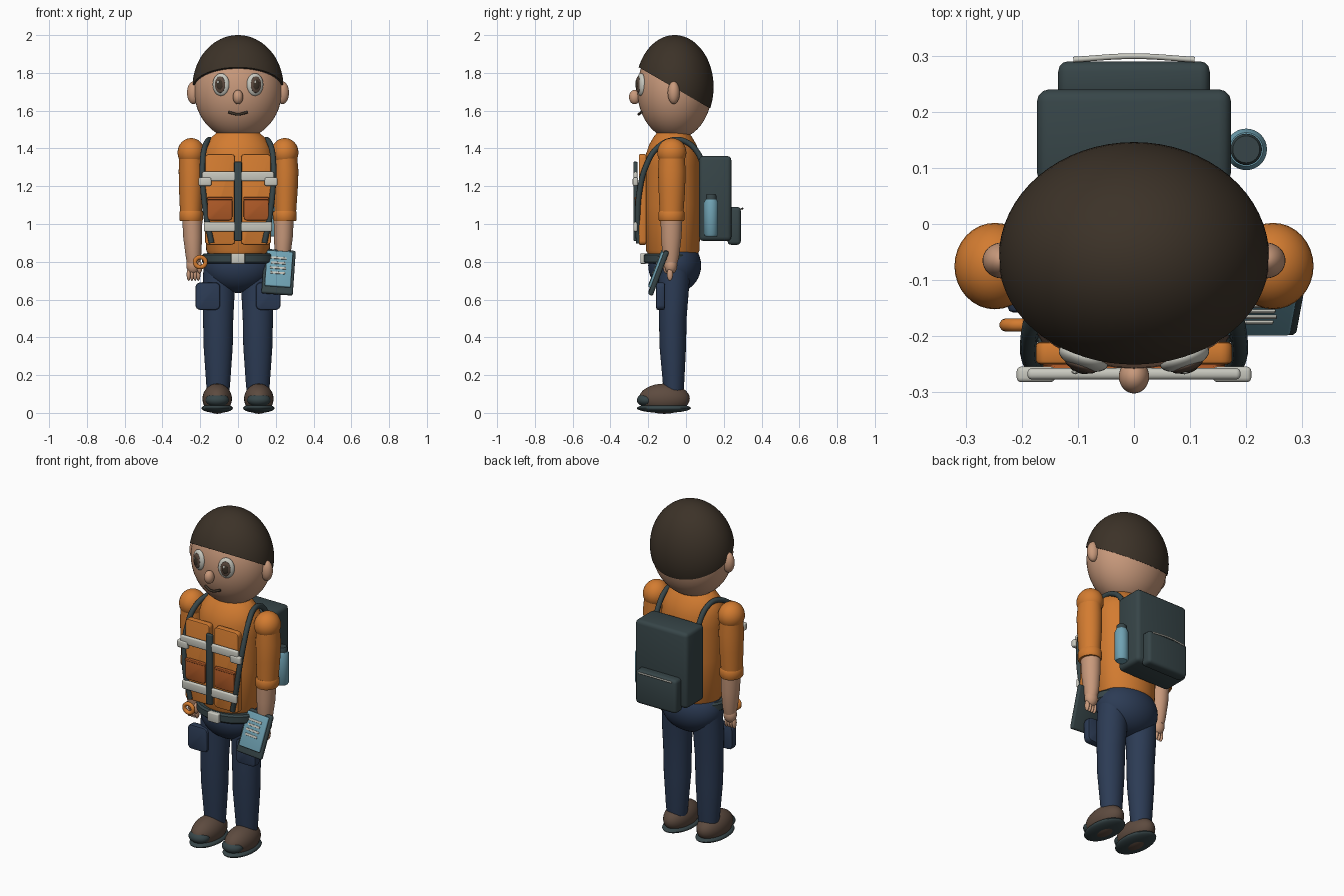
import bpy, bmesh, math
from mathutils import Matrix, Vector, Euler

cube = bpy.data.objects.get("Cube")
if cube:
    bpy.data.objects.remove(cube, do_unlink=True)


def material(name, rgb):
    m = bpy.data.materials.new(name)
    m.use_nodes = True
    m.diffuse_color = (*rgb, 1)
    m.node_tree.nodes["Principled BSDF"].inputs["Base Color"].default_value = (*rgb, 1)
    return m


ORANGE = material("orange fabric", (.65, .2, .03))
RUST = material("rust pocket", (.42, .1, .02))
SKIN = material("skin", (.58, .32, .2))
HAIR = material("dark brown hair", (.045, .032, .021))
NAVY = material("navy trousers", (.025, .044, .09))
DARK = material("charcoal gear", (.038, .06, .065))
GREY = material("light grey trim", (.58, .58, .52))
BLUE = material("light blue", (.16, .36, .45))
BROWN = material("shoe brown", (.11, .07, .05))


def finish(name, bm, mat, loc=(0, 0, 0), rot=(0, 0, 0)):
    bmesh.ops.recalc_face_normals(bm, faces=bm.faces)
    mesh = bpy.data.meshes.new(name)
    bm.to_mesh(mesh)
    bm.free()
    mesh.materials.append(mat)
    ob = bpy.data.objects.new(name, mesh)
    ob.location, ob.rotation_euler = loc, rot
    bpy.context.collection.objects.link(ob)
    return ob


def ball(name, loc, radii, mat, rot=(0, 0, 0), seg=32):
    bm = bmesh.new()
    bmesh.ops.create_uvsphere(bm, u_segments=seg, v_segments=seg // 2, radius=1,
                              matrix=Matrix.Diagonal((*radii, 1)))
    return finish(name, bm, mat, loc, rot)


def box(name, loc, size, mat, bevel=.01, rot=(0, 0, 0)):
    bm = bmesh.new()
    bmesh.ops.create_cube(bm, size=1, matrix=Matrix.Diagonal((*size, 1)))
    bmesh.ops.bevel(bm, geom=bm.edges[:], offset=bevel, segments=3,
                    profile=.5, affect='EDGES')
    return finish(name, bm, mat, loc, rot)


def plate(name, loc, size, corner, mat):
    """Flat panel facing front, with large rounded corners."""
    bm = bmesh.new()
    bmesh.ops.create_cube(bm, size=1, matrix=Matrix.Diagonal((*size, 1)))
    edges = [e for e in bm.edges if abs(e.verts[0].co.y - e.verts[1].co.y) > size[1] / 2]
    bmesh.ops.bevel(bm, geom=edges, offset=corner, segments=4, profile=.5, affect='EDGES')
    rim = [e for e in bm.edges if abs(e.verts[0].co.y - e.verts[1].co.y) < 1e-5]
    bmesh.ops.bevel(bm, geom=rim, offset=size[1] * .2, segments=2, profile=.5, affect='EDGES')
    return finish(name, bm, mat, loc)


def loft(name, rings, mat, x=0, n=32):
    """Skin through horizontal ellipses given as (z, centre x, centre y, rx, ry)."""
    bm = bmesh.new()
    loops = [[bm.verts.new((x + cx + rx * math.cos(a), cy + ry * math.sin(a), z))
              for a in (2 * math.pi * i / n for i in range(n))]
             for z, cx, cy, rx, ry in rings]
    for a, b in zip(loops, loops[1:]):
        for i in range(n):
            bm.faces.new((a[i], a[(i + 1) % n], b[(i + 1) % n], b[i]))
    bm.faces.new(loops[0])
    bm.faces.new(loops[-1])
    return finish(name, bm, mat)


def tube(name, points, radius, mat, cyclic=False):
    c = bpy.data.curves.new(name, 'CURVE')
    c.dimensions = '3D'
    c.bevel_depth, c.bevel_resolution, c.resolution_u = radius, 3, 8
    c.use_fill_caps = True
    s = c.splines.new('BEZIER')
    s.bezier_points.add(len(points) - 1)
    for p, co in zip(s.bezier_points, points):
        p.co = co
        p.handle_left_type = p.handle_right_type = 'AUTO'
    s.use_cyclic_u = cyclic
    c.materials.append(mat)
    ob = bpy.data.objects.new(name, c)
    bpy.context.collection.objects.link(ob)
    return ob


# Head, hair cap cut by a sloping plane, and face
ball("head", (0, -.06, 1.71), (.233, .198, .262), SKIN, seg=48)
bm = bmesh.new()
bmesh.ops.create_uvsphere(bm, u_segments=64, v_segments=40, radius=1,
                          matrix=Matrix.Diagonal((.241, .206, .275, 1)))
bmesh.ops.bisect_plane(bm, geom=bm.verts[:] + bm.edges[:] + bm.faces[:],
                       plane_co=(0, 0, -.005), plane_no=(0, .577, 1), clear_inner=True)
rim = [e for e in bm.edges if e.is_boundary]
bmesh.ops.contextual_create(bm, geom=rim)
finish("hair", bm, HAIR, (0, -.06, 1.725))
ball("nose", (0, -.272, 1.672), (.027, .03, .038), SKIN)
tube("mouth", [(-.05, -.236, 1.592), (0, -.25, 1.581), (.05, -.236, 1.592)], .007, HAIR)

# Torso, pelvis and belt
loft("torso", [(.83, 0, -.07, .15, .125), (.86, 0, -.07, .168, .142), (1.1, 0, -.07, .178, .146),
               (1.3, 0, -.07, .185, .146), (1.37, 0, -.07, .185, .142), (1.42, 0, -.07, .17, .125),
               (1.46, 0, -.07, .14, .102), (1.485, 0, -.07, .11, .082)], ORANGE, n=48)
ball("pelvis", (0, -.06, .78), (.185, .14, .145), NAVY, seg=40)
loft("belt", [(.79, 0, -.088, .18, .127), (.8, 0, -.088, .19, .137),
              (.835, 0, -.088, .19, .137), (.845, 0, -.088, .18, .127)], DARK, n=48)
box("belt_buckle", (0, -.226, .817), (.072, .03, .056), GREY, .006)
tube("belt_ring", [(-.2 + .028 * math.cos(a), -.18, .798 + .026 * math.sin(a))
                   for a in (math.pi * i / 4 for i in range(8))], .012, ORANGE, True)

# Vest centre and reflective bands
box("vest_zip", (0, -.268, 1.12), (.04, .022, .42), DARK, .006)
box("upper_band", (0, -.267, 1.252), (.38, .02, .05), GREY, .008)
box("lower_band", (0, -.267, .985), (.36, .02, .052), GREY, .008)

for s, side in ((1, "left"), (-1, "right")):
    # Ears and layered eyes
    ball(side + "_ear", (s * .235, -.065, 1.695), (.035, .032, .06), SKIN)
    turn = (0, 0, s * .33)
    normal = Vector((s * .32, -.945, 0))
    eye = Vector((s * .09, -.238, 1.738))
    ball(side + "_eye_white", eye, (.046, .022, .06), GREY, turn)
    ball(side + "_iris", eye + normal * .016, (.029, .01, .044), BROWN, turn, 24)
    ball(side + "_pupil", eye + normal * .022, (.018, .007, .028), HAIR, turn, 24)
    ball(side + "_eye_glint", eye + normal * .028 + Vector((-.007, 0, .014)),
         (.006, .003, .009), GREY, turn, 12)

    # Vest panel, pocket and band clip
    plate(side + "_vest_panel", (s * .095, -.23, 1.13), (.16, .04, .48), .02, ORANGE)
    plate(side + "_vest_pocket", (s * .096, -.256, 1.08), (.132, .026, .122), .02, RUST)
    box(side + "_pocket_flap", (s * .096, -.262, 1.135), (.134, .02, .014), RUST, .004)
    box(side + "_band_clip", (s * .175, -.268, 1.224), (.068, .028, .044), GREY, .008)
    # Shoulder strap running from chest over the shoulder to the pack
    tube(side + "_strap", [(s * x, y, z) for x, y, z in (
        (.14, -.25, .9), (.165, -.256, 1.02), (.184, -.245, 1.18), (.188, -.21, 1.31),
        (.178, -.155, 1.4), (.155, -.07, 1.445), (.145, 0, 1.435), (.14, .06, 1.38),
        (.14, .1, 1.28))], .015, DARK)

    # Arms
    ball(side + "_shoulder", (s * .248, -.075, 1.378), (.072, .077, .077), ORANGE)
    loft(side + "_sleeve", [(1.04, 0, -.077, .056, .062), (1.18, .002, -.075, .064, .07),
                            (1.28, .003, -.075, .067, .073), (1.39, 0, -.075, .06, .066)],
         ORANGE, s * .25)
    loft(side + "_cuff", [(1.015, 0, -.077, .058, .064), (1.023, 0, -.077, .063, .069),
                          (1.06, 0, -.077, .063, .069), (1.07, 0, -.077, .058, .064)],
         ORANGE, s * .248)
    loft(side + "_forearm", [(.79, 0, -.08, .034, .034), (.83, 0, -.08, .041, .044),
                             (.93, s * .004, -.078, .05, .054), (1.03, s * .006, -.077, .053, .058)],
         SKIN, s * .236)
    ball(side + "_palm", (s * .236, -.08, .782), (.038, .034, .048), SKIN)
    for i in range(4):
        ball(f"{side}_finger_{i + 1}", (s * (.21 + .017 * i), -.085, .733),
             (.011, .016, .034), SKIN, seg=16)
    ball(side + "_thumb", (s * .203, -.105, .77), (.014, .016, .032), SKIN, seg=16)

    # Legs, cargo pocket and shoes
    loft(side + "_leg", [(.1, 0, -.066, .058, .052), (.15, 0, -.066, .063, .056),
                         (.35, 0, -.07, .077, .07), (.5, 0, -.07, .08, .073),
                         (.65, -s * .002, -.065, .086, .08), (.78, -s * .008, -.06, .085, .085)],
         NAVY, s * .105)
    plate(side + "_cargo_pocket", (s * .16, -.135, .618), (.13, .045, .145), .025, NAVY)
    ball(side + "_shoe", (s * .11, -.115, .075), (.078, .135, .08), BROWN)
    ball(side + "_toe_cap", (s * .11, -.208, .068), (.062, .052, .036), DARK)
    ball(side + "_sole", (s * .11, -.117, .025), (.083, .143, .025), DARK)

# Backpack with outer pocket and zip
box("backpack", (0, .155, 1.135), (.346, .17, .45), DARK, .022)
box("backpack_pocket", (0, .255, .99), (.27, .07, .2), DARK, .018)
tube("backpack_zip", [(-.108, .293, 1.078), (0, .299, 1.082), (.108, .293, 1.078)], .005, GREY)

# Water bottle on the side of the pack
loft("bottle", [(.935, 0, .133, .03, .03), (.945, 0, .133, .037, .037),
                (1.115, 0, .133, .037, .037), (1.13, 0, .133, .03, .03)], BLUE, .2)
loft("bottle_cap", [(1.12, 0, .133, .028, .028), (1.15, 0, .133, .028, .028),
                    (1.158, 0, .133, .024, .024)], DARK, .2)

# Tablet held in the left hand, tilted back
tilt = Euler((-.36, .07, 0))
spin = tilt.to_matrix()
base = Vector((.215, -.145, .745))


def on_tablet(name, offset, size, mat, bevel):
    box(name, base + spin @ Vector(offset), size, mat, bevel, tilt)


on_tablet("tablet_case", (0, 0, 0), (.166, .026, .25), DARK, .01)
on_tablet("tablet_screen", (0, -.017, .012), (.138, .018, .2), BLUE, .006)
for i in range(4):
    on_tablet(f"tablet_line_{i + 1}", (-.005, -.027, .07 - .028 * i),
              (.085 - .008 * (i % 2), .005, .012), GREY, .002)

# Smooth shading with crisp edges
bpy.ops.object.select_all(action='DESELECT')
for ob in bpy.context.collection.objects:
    if ob.type == 'MESH':
        ob.select_set(True)
        bpy.context.view_layer.objects.active = ob
bpy.ops.object.shade_smooth_by_angle(angle=math.radians(40))
